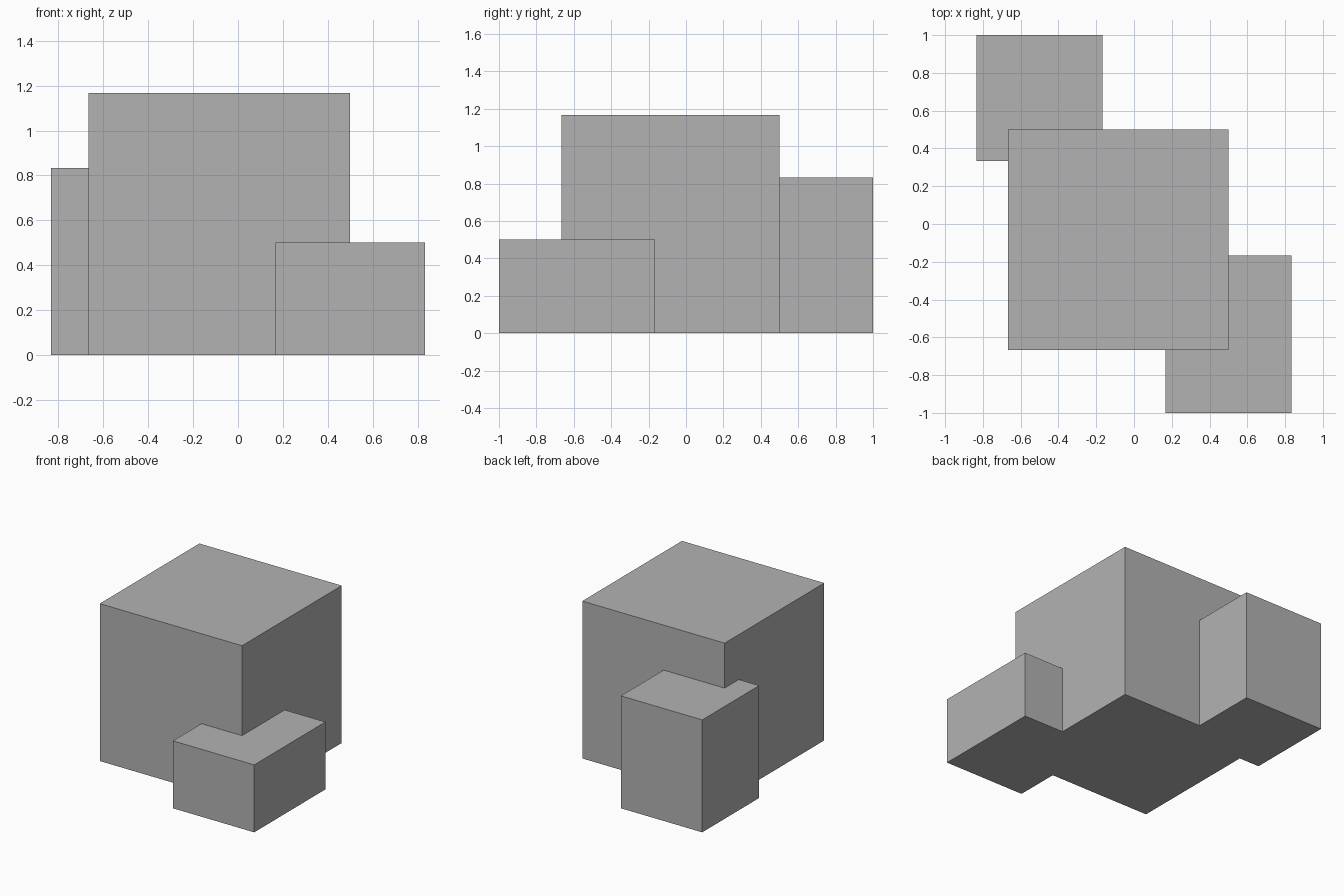
import bpy
from mathutils import Vector

# Remove the default cube
if "Cube" in bpy.data.objects:
    bpy.data.objects.remove(bpy.data.objects["Cube"], do_unlink=True)

# Plain grey material
GREY = (0.45, 0.45, 0.45, 1)
grey = bpy.data.materials.new("plain grey")
grey.use_nodes = True
grey.diffuse_color = GREY
grey.node_tree.nodes["Principled BSDF"].inputs["Base Color"].default_value = GREY

UNIT = 1 / 6  # every block sits on this grid


def block(name, low, high):
    """Box between two grid corners."""
    low, high = Vector(low) * UNIT, Vector(high) * UNIT
    bpy.ops.mesh.primitive_cube_add(size=1, location=(low + high) / 2)
    obj = bpy.context.object
    obj.name = obj.data.name = name
    obj.scale = high - low
    bpy.ops.object.transform_apply(location=False, rotation=False, scale=True)
    obj.data.materials.append(grey)
    return obj


# Large central block with two smaller blocks on opposite corners
block("main_block", (-4, -4, 0), (3, 3, 7))
block("front_left_block", (1, -6, 0), (5, -1, 3))
block("back_right_block", (-5, 2, 0), (-1, 6, 5))
